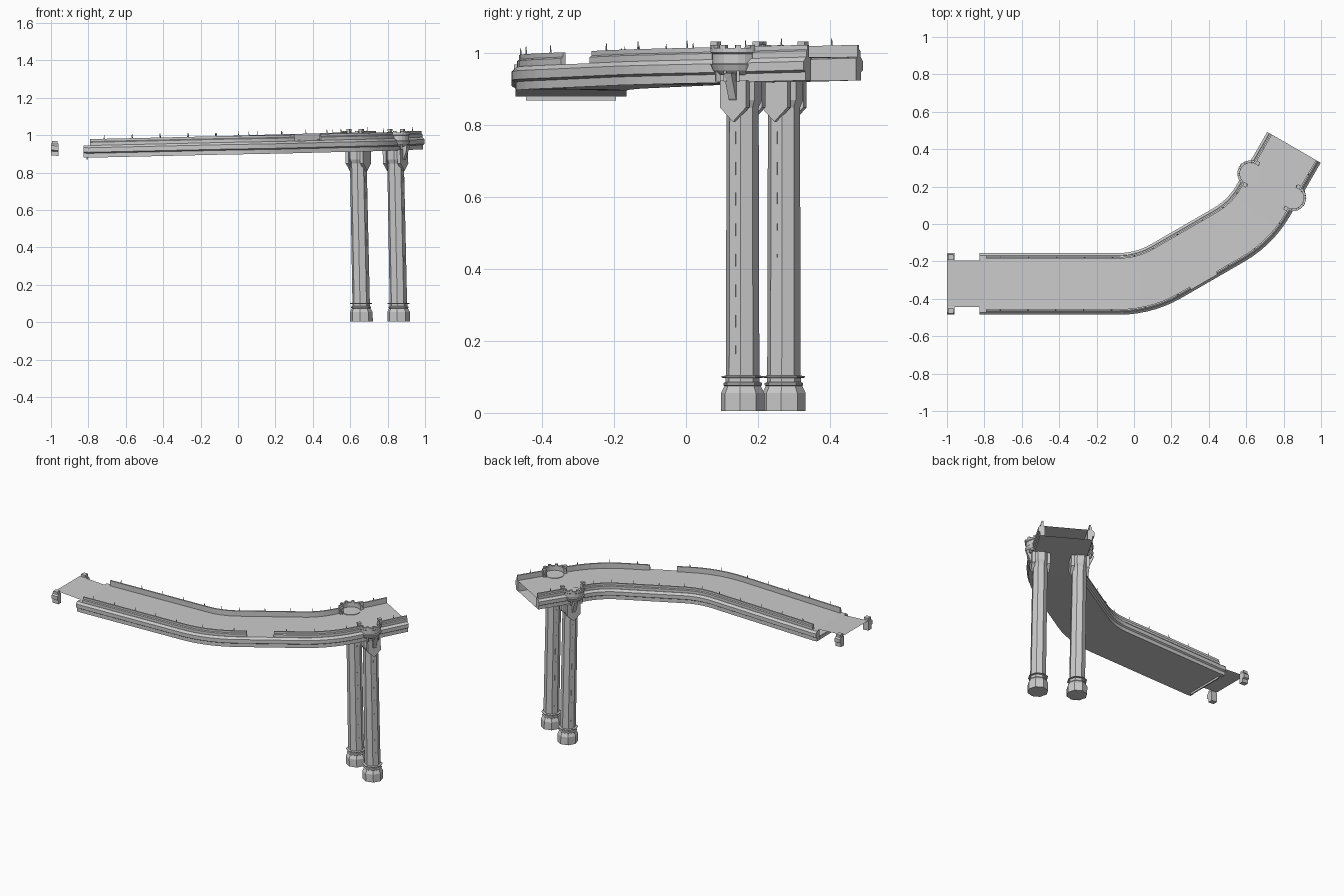
import bpy, bmesh
from math import sin, cos, pi, radians
from mathutils import Vector, Matrix

if "Cube" in bpy.data.objects:
    bpy.data.objects.remove(bpy.data.objects["Cube"])

# Centre line: straight, arc, straight, arc, straight (left turns of 30 degrees)
R, A = 0.5, pi / 6
SEGS = [(0.92, 0), (R * A, A), (0.39, 0), (R * A, A), (0.329, 0)]
END = sum(l for l, _ in SEGS)


def frame(s):
    """Point on the deck centre line and its heading at distance s."""
    x, y, h, rest = -1.0, -0.32, 0.0, s
    for length, turn in SEGS:
        d = min(rest, length)
        if turn:
            h2 = h + d / R
            x += R * (sin(h2) - sin(h))
            y += R * (cos(h) - cos(h2))
            h = h2
        else:
            x += d * cos(h)
            y += d * sin(h)
        rest -= d
        if rest <= 1e-9:
            break
    z = 0.957 - 0.06 * s if s < 0.2 else 0.945 + 0.045 * (s - 0.2) / (END - 0.2)
    return Vector((x, y, z)), h


def at(s, u, dz):
    """Point offset u to the right of the path and dz above the deck."""
    p, h = frame(s)
    return p + Vector((sin(h) * u, -cos(h) * u, dz))


def stations(a, b):
    marks, start = [0.2], 0.0
    for length, turn in SEGS:
        n = 7 if turn else 1
        marks += [start + length * i / n for i in range(n)]
        start += length
    return [a] + sorted(m for m in marks if a + 1e-4 < m < b - 1e-4) + [b]


def finish(name, bm):
    bmesh.ops.recalc_face_normals(bm, faces=bm.faces)
    me = bpy.data.meshes.new(name)
    bm.to_mesh(me)
    bm.free()
    ob = bpy.data.objects.new(name, me)
    bpy.context.collection.objects.link(ob)
    return ob


def skin(bm, rows, closed=False, cap=False):
    rows = [[bm.verts.new(p) for p in row] for row in rows]
    n = len(rows[0])
    for r0, r1 in zip(rows, rows[1:]):
        for i in range(n if closed else n - 1):
            j = (i + 1) % n
            bm.faces.new((r0[i], r0[j], r1[j], r1[i]))
    if cap:
        bm.faces.new(rows[0])
        bm.faces.new(rows[-1])


def sweep(name, profile, spans, side=1, closed=False):
    bm = bmesh.new()
    for a, b in spans:
        skin(bm, [[at(s, side * u, z) for u, z in profile] for s in stations(a, b)],
             closed, closed)
    return finish(name, bm)


def box(bm, centre, size, angle=0):
    m = Matrix.Translation(centre) @ Matrix.Rotation(angle, 4, 'Z') @ Matrix.Diagonal((*size, 1))
    bmesh.ops.create_cube(bm, size=1, matrix=m)


# Deck and underside
for ob in (sweep("deck", [(-0.14, 0), (0.14, 0)], [(0.18, END)]),
           sweep("deck_landing", [(-0.125, 0), (0.125, 0)], [(0, 0.18)])):
    if ob.data.polygons[0].normal.z < 0:
        ob.data.flip_normals()
under = sweep("underside", [(-0.155, -0.065), (0.155, -0.065)], [(0.2, END)])
if under.data.polygons[0].normal.z > 0:
    under.data.flip_normals()
bm = bmesh.new()
box(bm, at(0.195, 0, -0.066), (0.008, 0.25, 0.02))
finish("low_end_lip", bm)

# Side girders and stepped parapets, left and right
girder = [(0.135, 0), (0.152, 0), (0.165, -0.012), (0.165, -0.036), (0.155, -0.042),
          (0.155, -0.065), (0.125, -0.065), (0.125, -0.003)]
parapet = [(0.135, -0.002), (0.135, 0.034), (0.144, 0.034), (0.144, 0.021),
           (0.15, 0.017), (0.15, -0.002)]
T = 1.925  # distance of the pier along the path
for side, label in ((1, "right"), (-1, "left")):
    sweep(label + "_girder", girder, [(0, 0.04), (0.175, END)], side, True)
    spans = [(0.21, 1.252), (1.412, T - 0.065)] if side == 1 else [(0.21, T - 0.065)]
    spans.append((T + 0.065, END))
    sweep(label + "_parapet", parapet, spans, side, True)

    # Small spikes along the parapet
    bm = bmesh.new()
    for a, b in spans:
        n = max(1, round((b - a) / 0.15))
        for i in range(n):
            m = Matrix.Translation(at(a + (b - a) * (i + 0.5) / n, side * 0.14, 0.044))
            bmesh.ops.create_cone(bm, cap_ends=True, segments=5, radius1=0.003,
                                  radius2=0.001, depth=0.022, matrix=m)
    finish(label + "_parapet_spikes", bm)

    # End post at the landing
    bm = bmesh.new()
    box(bm, at(0.02, side * 0.143, 0.005), (0.03, 0.03, 0.016))
    finish(label + "_landing_post", bm)

    # Balcony: curved wall outside the deck on corbels
    c, head = at(T, side * 0.13, 0), frame(T)[1]
    out = head - side * pi / 2

    def ring(r, z, k):
        t = out + radians(-105 + 210 * k / 12)
        return c + Vector((r * cos(t), r * sin(t), z))

    bm = bmesh.new()
    wall = [(0.058, 0.0), (0.058, 0.03), (0.071, 0.03), (0.071, 0.018), (0.066, 0.014),
            (0.066, -0.012), (0.071, -0.016), (0.064, -0.032), (0.05, -0.045), (0.03, -0.045), (0.03, 0.0)]
    skin(bm, [[ring(r, z, k) for r, z in wall] for k in range(13)], True, True)
    finish(label + "_balcony_wall", bm)
    bm = bmesh.new()
    bmesh.ops.create_cone(bm, cap_ends=True, segments=20, radius1=0.055, radius2=0.055,
                          depth=0.006, matrix=Matrix.Translation(c))
    finish(label + "_balcony_floor", bm)
    bm = bmesh.new()
    for k in (2, 4, 6, 8, 10):
        ang = out + radians(-105 + 210 * k / 12)
        box(bm, ring(0.056, -0.045, k), (0.014, 0.008, 0.034), ang)
        box(bm, ring(0.065, 0.034, k), (0.013, 0.016, 0.01), ang)
    finish(label + "_balcony_corbels", bm)
    bm = bmesh.new()
    for k in (0.7, 11.3):
        ang = out + radians(-105 + 210 * k / 12)
        box(bm, ring(0.067, 0.0, k), (0.018, 0.014, 0.085), ang)
        box(bm, ring(0.067, 0.044, k), (0.022, 0.02, 0.01), ang)
    finish(label + "_balcony_posts", bm)

    # Octagonal column, leaning slightly
    base = Vector((0.76, 0.215, 0)) + side * 0.115 * Vector((sin(head), -cos(head), 0))

    def col(r, z, t):
        return base + Vector((r * cos(t) - 0.02 * z, r * sin(t), z))

    prof = [(0.061, 0.005), (0.061, 0.055), (0.051, 0.075), (0.054, 0.077), (0.054, 0.083),
            (0.048, 0.086), (0.048, 0.097), (0.059, 0.098), (0.059, 0.102), (0.047, 0.104),
            (0.045, 0.85), (0.054, 0.87), (0.054, 0.925)]
    bm = bmesh.new()
    skin(bm, [[col(r, z, head + pi / 8 + i * pi / 4) for i in range(8)] for r, z in prof],
         True, True)
    finish(label + "_column", bm)

    # Pointed plates under the deck, and narrow slots down the shaft
    bm = bmesh.new()
    for d in (0, pi):
        t = out + d
        n, w = Vector((cos(t), sin(t), 0)), Vector((-sin(t), cos(t), 0))
        shape = [(-0.042, 0.925), (-0.042, 0.85), (0, 0.81), (0.042, 0.85), (0.042, 0.925)]
        skin(bm, [[col(0, z, 0) + w * u + n * r for u, z in shape] for r in (0.035, 0.054)],
             True, True)
    finish(label + "_column_plates", bm)
    bm = bmesh.new()
    for i in range(8):
        for d in (0, pi):
            box(bm, col(0.042, 0.17 + i * 0.085, out + d), (0.004, 0.006, 0.035), out + d)
    finish(label + "_column_slots", bm)
    # Bracket carrying the balcony down onto the column
    bm = bmesh.new()
    n, w = Vector((cos(out), sin(out), 0)), Vector((-sin(out), cos(out), 0))
    skin(bm, [[col(0, z, 0) + n * r + w * v for r, z in
               ((0.03, 0.84), (0.058, 0.875), (0.085, 0.945), (0.03, 0.945))]
              for v in (-0.012, 0.012)], True, True)
    finish(label + "_balcony_bracket", bm)
